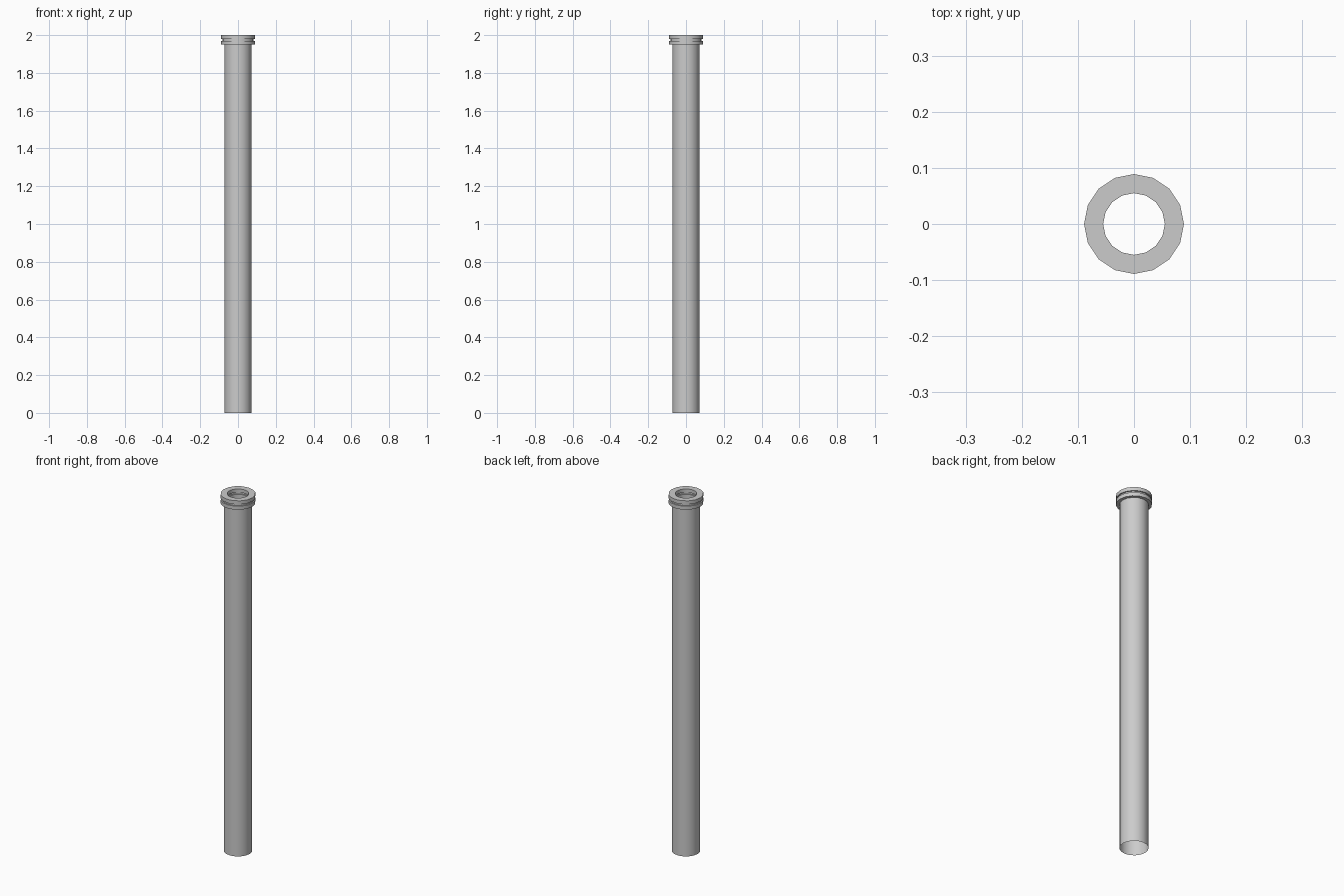
import bpy, bmesh, math

if "Cube" in bpy.data.objects:
    bpy.data.objects.remove(bpy.data.objects["Cube"])

SIDES = 16

def lathe(name, profile, closed):
    """Spin an (r, z) profile round the z axis."""
    bm = bmesh.new()
    rings = [[bm.verts.new((r * math.cos(2 * math.pi * i / SIDES),
                            r * math.sin(2 * math.pi * i / SIDES), z))
              for i in range(SIDES)] for r, z in profile]
    pairs = list(zip(rings, rings[1:] + rings[:1])) if closed else list(zip(rings, rings[1:]))
    for a, b in pairs:
        for i in range(SIDES):
            j = (i + 1) % SIDES
            bm.faces.new((a[i], a[j], b[j], b[i]))
    mesh = bpy.data.meshes.new(name)
    bm.to_mesh(mesh)
    bm.free()
    obj = bpy.data.objects.new(name, mesh)
    bpy.context.collection.objects.link(obj)
    bpy.ops.object.select_all(action='DESELECT')
    obj.select_set(True)
    bpy.context.view_layer.objects.active = obj
    bpy.ops.object.shade_smooth_by_angle(angle=math.radians(35))
    return obj

def collar(name, inner, outer, z0, z1):
    return lathe(name, [(outer, z0), (outer, z1), (inner, z1), (inner, z0)], True)

# open thin-walled pipe
lathe("pipe", [(0.072, 0), (0.072, 1.975)], False)

# two flange rings with a recessed gasket between them
collar("lower_flange", 0.055, 0.089, 1.95, 1.97)
collar("upper_flange", 0.055, 0.089, 1.98, 2.0)
collar("gasket", 0.062, 0.082, 1.97, 1.98)
